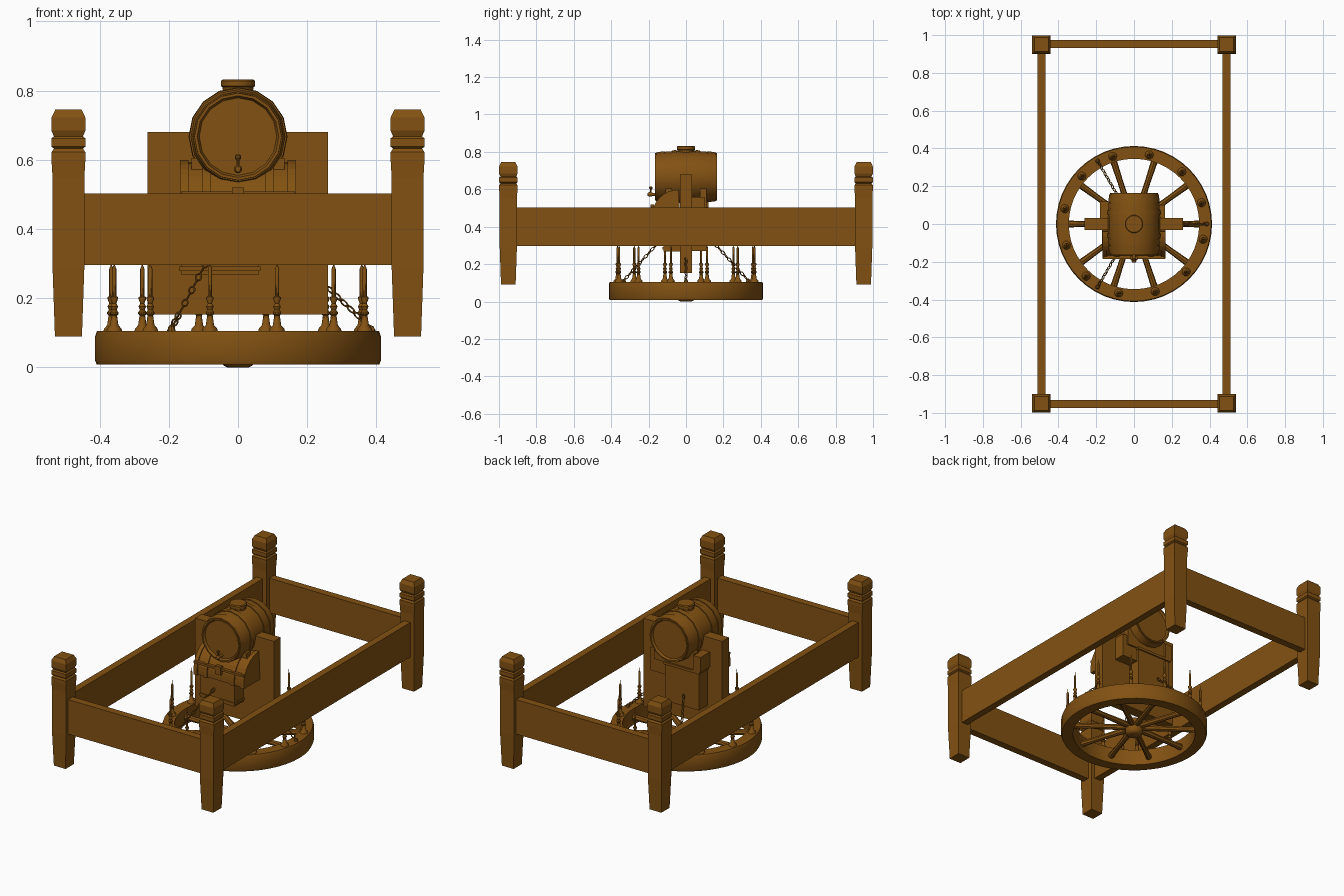
import bpy, bmesh
from math import pi, sin, cos, radians
from mathutils import Vector, Matrix

cube = bpy.data.objects.get("Cube")
if cube:
    bpy.data.objects.remove(cube, do_unlink=True)

WOOD = (0.225, 0.083, 0.006, 1)
wood = bpy.data.materials.new("brown_wood")
wood.use_nodes = True
wood.diffuse_color = WOOD
wood.node_tree.nodes["Principled BSDF"].inputs["Base Color"].default_value = WOOD


def finish(name, bm, matrix=None, smooth=False):
    """Turn a bmesh into a named, coloured object."""
    bmesh.ops.recalc_face_normals(bm, faces=bm.faces)
    if matrix:
        bm.transform(matrix)
    mesh = bpy.data.meshes.new(name)
    bm.to_mesh(mesh)
    bm.free()
    mesh.materials.append(wood)
    obj = bpy.data.objects.new(name, mesh)
    bpy.context.collection.objects.link(obj)
    if smooth:
        bpy.ops.object.select_all(action='DESELECT')
        obj.select_set(True)
        bpy.context.view_layer.objects.active = obj
        bpy.ops.object.shade_smooth_by_angle(angle=radians(35))
    return obj


def box(name, x, y, z):
    """Box from (min, max) ranges."""
    bm = bmesh.new()
    bmesh.ops.create_cube(bm, size=1)
    size = [r[1] - r[0] for r in (x, y, z)]
    mid = [(r[0] + r[1]) / 2 for r in (x, y, z)]
    return finish(name, bm, Matrix.Translation(mid) @ Matrix.Diagonal((*size, 1)))


def lathe(name, profile, sides, matrix=None, turn=0, closed=False, smooth=True):
    """Stack rings of (radius, height); closed joins last ring to first."""
    bm = bmesh.new()
    rings = []
    for r, z in profile:
        angles = [turn + 2 * pi * i / sides for i in range(sides)]
        rings.append([bm.verts.new((r * cos(a), r * sin(a), z)) for a in angles])
    pairs = list(zip(rings, rings[1:]))
    if closed:
        pairs.append((rings[-1], rings[0]))
    else:
        bm.faces.new(rings[0])
        bm.faces.new(rings[-1])
    for low, high in pairs:
        for i in range(sides):
            j = (i + 1) % sides
            bm.faces.new((low[i], low[j], high[j], high[i]))
    return finish(name, bm, matrix, smooth)


def extrude_x(name, outline, x0, x1):
    """Extrude a (y, z) outline along x."""
    bm = bmesh.new()
    face = bm.faces.new([bm.verts.new((x0, y, z)) for y, z in outline])
    out = bmesh.ops.extrude_face_region(bm, geom=[face])
    verts = [v for v in out["geom"] if isinstance(v, bmesh.types.BMVert)]
    bmesh.ops.translate(bm, verts=verts, vec=(x1 - x0, 0, 0))
    return finish(name, bm)


# Bed frame: four square turned posts and four rails
post = [(.039, .09), (.046, .29), (.046, .55), (.049, .6), (.049, .622), (.042, .632),
        (.049, .638), (.049, .662), (.042, .668), (.049, .684), (.049, .722), (.038, .745)]
post = [(half * 2 ** .5, z) for half, z in post]
for sx, side in ((-1, "right"), (1, "left")):
    for sy, end in ((-1, "front"), (1, "back")):
        lathe(f"{end}_{side}_post", post, 4, Matrix.Translation((sx * .49, sy * .95, 0)),
              turn=pi / 4, smooth=False)
    box(f"{side}_rail", (sx * .49 - .021, sx * .49 + .021), (-.92, .92), (.296, .503))
for sy, end in ((-1, "front"), (1, "back")):
    box(f"{end}_rail", (-.46, .46), (sy * .953 - .022, sy * .953 + .022), (.296, .503))

# Wheel lying flat: rim, hub and ten spokes
lathe("wheel_rim", [(.345, .008), (.408, .008), (.413, .02), (.413, .09), (.408, .105), (.345, .105)],
      48, closed=True)
lathe("wheel_hub", [(.03, 0), (.042, .006), (.05, .02), (.05, .08), (.04, .095), (.03, .1)], 16)
for i in range(10):
    spoke = Matrix.Rotation(i * pi / 5, 4, 'Z') @ Matrix.Translation((.03, 0, .052))
    lathe("wheel_spoke", [(.014, 0), (.018, .05), (.015, .2), (.018, .32)], 8,
          spoke @ Matrix.Rotation(pi / 2, 4, 'Y'))

# Twelve candlesticks around the rim
stick = [(.023, .104), (.021, .112), (.012, .122), (.008, .15), (.012, .154), (.012, .16),
         (.007, .166), (.011, .176), (.006, .185), (.011, .198), (.011, .203), (.006, .206),
         (.006, .285), (.002, .295), (.002, .312)]
for i in range(12):
    a = radians(17.5 + 30 * i)
    lathe("candlestick", stick, 10, Matrix.Translation((.375 * cos(a), .375 * sin(a), 0)))


def chain(angle, links=13):
    """Chain of alternating oval links from the rim up to the middle."""
    out = Vector((cos(angle), sin(angle), 0))
    start, end = out * .385 + Vector((0, 0, .112)), out * .15 + Vector((0, 0, .335))
    aim = (end - start).to_track_quat('X', 'Z').to_matrix().to_4x4()
    ring = [(.008 + .0025 * cos(t * pi / 3), .0025 * sin(t * pi / 3)) for t in range(6)]
    for i in range(links):
        place = Matrix.Translation(start.lerp(end, i / (links - 1))) @ aim
        twist = Matrix.Rotation(pi / 4 + i % 2 * pi / 2, 4, 'X')
        lathe("chain_link", ring, 10, place @ twist @ Matrix.Diagonal((1.6, 1, 1, 1)), closed=True)


for i in range(3):
    chain(i * 2 * pi / 3)
    a = i * 2 * pi / 3
    lathe("chain_anchor", [(.012, .1), (.012, .108), (.006, .12)], 8,
          Matrix.Translation((.385 * cos(a), .385 * sin(a), 0)))

# Upright board behind and below the barrel
box("upright_board", (-.262, .26), (-.032, .032), (.153, .68))

# Barrel lying front to back, with hoops and a recessed head at each end
along_y = Matrix.Translation((0, 0, .667)) @ Matrix.Rotation(pi / 2, 4, 'X')
half = [(.112, .152), (.118, .165), (.126, .165), (.135, .1), (.139, .04)]
lathe("barrel", [(r, -z) for r, z in half] + [(r, z) for r, z in reversed(half)], 16, along_y)
for sy in (-1, 1):
    lathe("barrel_hoop", [(.126, sy * .16), (.13, sy * .16), (.137, sy * .115), (.13, sy * .115)],
          16, along_y, closed=True)
    lathe("barrel_hoop", [(.134, sy * .075), (.141, sy * .075), (.143, sy * .05), (.135, sy * .05)],
          16, along_y, closed=True)
lathe("barrel_bung", [(.042, .79), (.045, .81), (.049, .813), (.049, .828), (.044, .832)], 16)

# Tap on the front of the barrel
lathe("tap_spout", [(.009, .145), (.009, .18), (.012, .185), (.012, .198), (.008, .205)], 10,
      Matrix.Translation((0, 0, .573)) @ Matrix.Rotation(pi / 2, 4, 'X'))
lathe("tap_handle", [(.005, .575), (.004, .598), (.009, .604), (.009, .612), (.004, .616)], 10,
      Matrix.Translation((0, -.188, 0)))

# Round-lidded chest in front, with straps and edge bands
def lid(r, grow=0):
    arc = [(-.04 - r * sin(t * pi / 16), .455 + r * cos(t * pi / 16)) for t in range(9)]
    return arc + [(-.04 - r, .43 - grow), (-.03, .43 - grow)]


extrude_x("chest_body", lid(.137), -.16, .16)
for x in (-.155, -.09, .09, .155):
    extrude_x("chest_strap", lid(.143, .004), x - .012, x + .012)
box("chest_band", (-.165, .165), (-.185, -.04), (.495, .508))
box("chest_latch", (-.018, .018), (-.19, -.17), (.47, .52))

# Boxes stacked on both faces of the board
box("front_crate", (-.165, .06), (-.12, -.02), (.268, .44))
box("front_crate_rim", (-.17, .065), (-.125, -.02), (.278, .292))
box("back_crate", (-.165, .06), (.02, .112), (.27, .5))
box("back_crate_lid", (-.172, .066), (.02, .12), (.49, .505))
box("back_shelf", (-.165, .165), (.02, .1), (.42, .56))
box("back_side_box", (-.18, -.13), (.02, .12), (.505, .595))

# Cradle blocks holding the barrel
for sy in (-1, 1):
    lo, hi = sorted((sy * .075, sy * .11))
    box("barrel_cradle", (-.105, .105), (lo, hi), (.5, .57))
    for sx in (-1, 1):
        lo_x, hi_x = sorted((sx * .085, sx * .135))
        box("cradle_wedge", (lo_x, hi_x), (lo, hi), (.5, .605))
